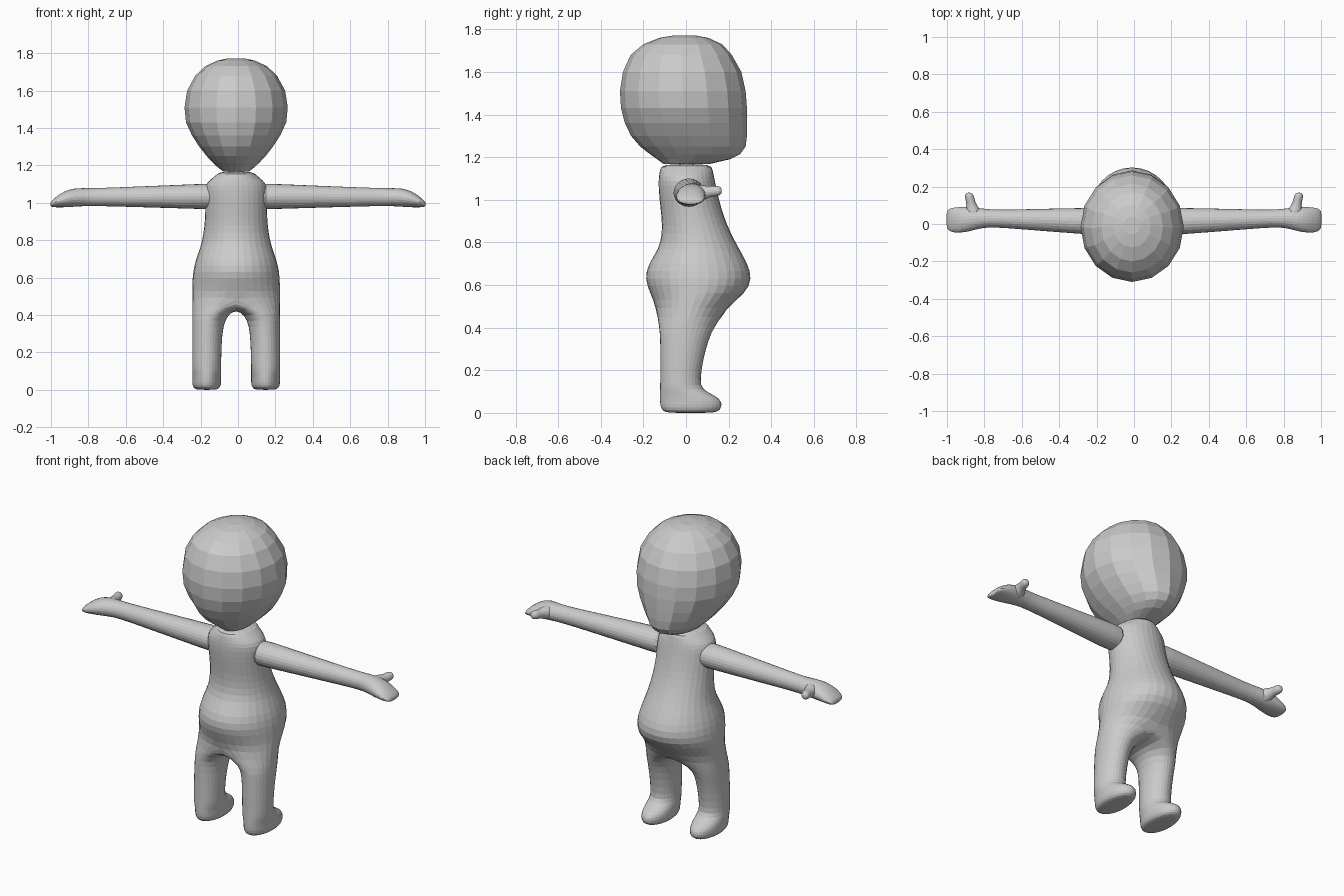
import bpy, bmesh
from math import pi, sin, cos

CX = -0.01   # body centre line
N = 16


def ring(axis, pos, a0, a1, b0, b1, n=N, grow=1.02):
    """Elliptical section across an axis, given its extents in the other two directions."""
    pts = []
    for k in range(n):
        t = 2 * pi * k / n
        a = (a0 + a1) / 2 + (a1 - a0) / 2 * grow * sin(t)
        b = (b0 + b1) / 2 + (b1 - b0) / 2 * grow * cos(t)
        pts.append({'x': (pos, a, b), 'y': (a, pos, b), 'z': (a, b, pos)}[axis])
    return pts


def bridge(bm, lo, hi):
    n = len(lo)
    for k in range(n):
        bm.faces.new((lo[k], lo[(k + 1) % n], hi[(k + 1) % n], hi[k]))


def skin(bm, rings, first=None):
    """Join successive rings with quads; returns the first and last vertex loops."""
    prev = start = first
    for pts in rings:
        cur = [bm.verts.new(p) for p in pts]
        if prev:
            bridge(bm, prev, cur)
        else:
            start = cur
        prev = cur
    return start, prev


def finish(bm, name, subdiv=1):
    bmesh.ops.recalc_face_normals(bm, faces=bm.faces)
    me = bpy.data.meshes.new(name)
    bm.to_mesh(me)
    bm.free()
    ob = bpy.data.objects.new(name, me)
    bpy.context.collection.objects.link(ob)
    if subdiv:
        m = ob.modifiers.new("smooth", 'SUBSURF')
        m.levels = m.render_levels = subdiv
    return ob


def loft(name, rings, subdiv=1):
    bm = bmesh.new()
    a, b = skin(bm, rings)
    bm.faces.new(a)
    bm.faces.new(b)
    return finish(bm, name, subdiv)


# Torso sections: z, half width, back y, front y
torso = [(0.50, .235, -.142, .195), (0.56, .236, -.168, .28), (0.63, .232, -.196, .313),
         (0.70, .216, -.178, .290), (0.77, .188, -.128, .25), (0.84, .174, -.112, .212),
         (0.92, .166, -.115, .178), (1.00, .165, -.125, .155), (1.07, .168, -.13, .14),
         (1.11, .158, -.128, .132), (1.14, .115, -.122, .125), (1.17, .09, -.115, .12)]
# Leg sections: z, inner x, outer x, back y, front y
legs = [(0.40, .045, .235, -.125, .130), (0.34, .07, .235, -.121, .105),
        (0.25, .077, .235, -.121, .080), (0.15, .08, .235, -.121, .066),
        (0.11, .08, .235, -.122, .075), (0.08, .08, .235, -.123, .14),
        (0.055, .08, .235, -.123, .168), (0.025, .08, .235, -.120, .168),
        (0.003, .092, .223, -.105, .15), (0.0, .12, .195, -.06, .10)]

# Body: torso splitting into two legs along a crotch seam
bm = bmesh.new()
hip, neck = skin(bm, [ring('z', z, CX - w, CX + w, y0, y1) for z, w, y0, y1 in torso])
bm.faces.new(neck)
yf, yb = hip[0].co.y, hip[N // 2].co.y
seam = []
for k in range(1, N // 2):
    t = pi * k / (N // 2)
    y = (yf + yb) / 2 - (yf - yb) / 2 * cos(t)
    seam.append(bm.verts.new((CX, y, 0.5 - 0.072 * sin(t) ** 0.7)))
for s in (1, -1):
    top = [hip[s * k % N] for k in range(N // 2 + 1)] + seam
    rings = []
    for z, xi, xo, y0, y1 in legs:
        rings.append([(CX + s * x, y, zz) for x, y, zz in ring('z', z, xi, xo, y0, y1)])
    _, sole = skin(bm, rings, top)
    bm.faces.new(sole)
finish(bm, "body")

# Head: faceted egg with a deep chin at the front (z, half width, back y, front y)
head = [(1.772, .045, -.055, .04), (1.76, .10, -.125, .105), (1.73, .165, -.20, .17),
        (1.68, .218, -.26, .215), (1.60, .262, -.296, .26), (1.51, .276, -.31, .28),
        (1.43, .268, -.305, .286), (1.36, .236, -.287, .287), (1.30, .197, -.258, .286),
        (1.25, .158, -.215, .28), (1.215, .125, -.17, .255), (1.19, .098, -.135, .205),
        (1.168, .07, -.105, .11)]
loft("head", [ring('z', z, CX - w, CX + w, y0, y1, grow=1.0) for z, w, y0, y1 in head], 0)

# Arm sections: x, back y, front y, bottom z, top z
arm = [(0.12, -.062, .088, .963, 1.103), (0.17, -.062, .088, .965, 1.103),
       (0.40, -.045, .084, .972, 1.093), (0.60, -.029, .079, .978, 1.085),
       (0.75, -.017, .076, .982, 1.079), (0.82, -.022, .084, .982, 1.079),
       (0.88, -.041, .092, .978, 1.078), (0.93, -.048, .092, .975, 1.062),
       (0.97, -.046, .088, .975, 1.035), (0.995, -.035, .08, .977, 1.013),
       (1.003, -.01, .06, .982, 1.0)]
# Thumb sections: y, x centre, z centre, radius
thumb = [(.04, .855, 1.03, .045), (.075, .860, 1.032, .04), (.10, .868, 1.036, .029),
         (.125, .875, 1.040, .025), (.148, .880, 1.042, .026), (.163, .882, 1.042, .019),
         (.168, .882, 1.042, .008)]
for s, side in ((1, "right"), (-1, "left")):
    rs = [ring('x', s * x, *e, n=12, grow=1.03) for x, *e in arm]
    loft(side + "_arm", rs)
    rs = [ring('y', y, s * x - r, s * x + r, z - r, z + r, n=8, grow=1.06) for y, x, z, r in thumb]
    loft(side + "_thumb", rs)
